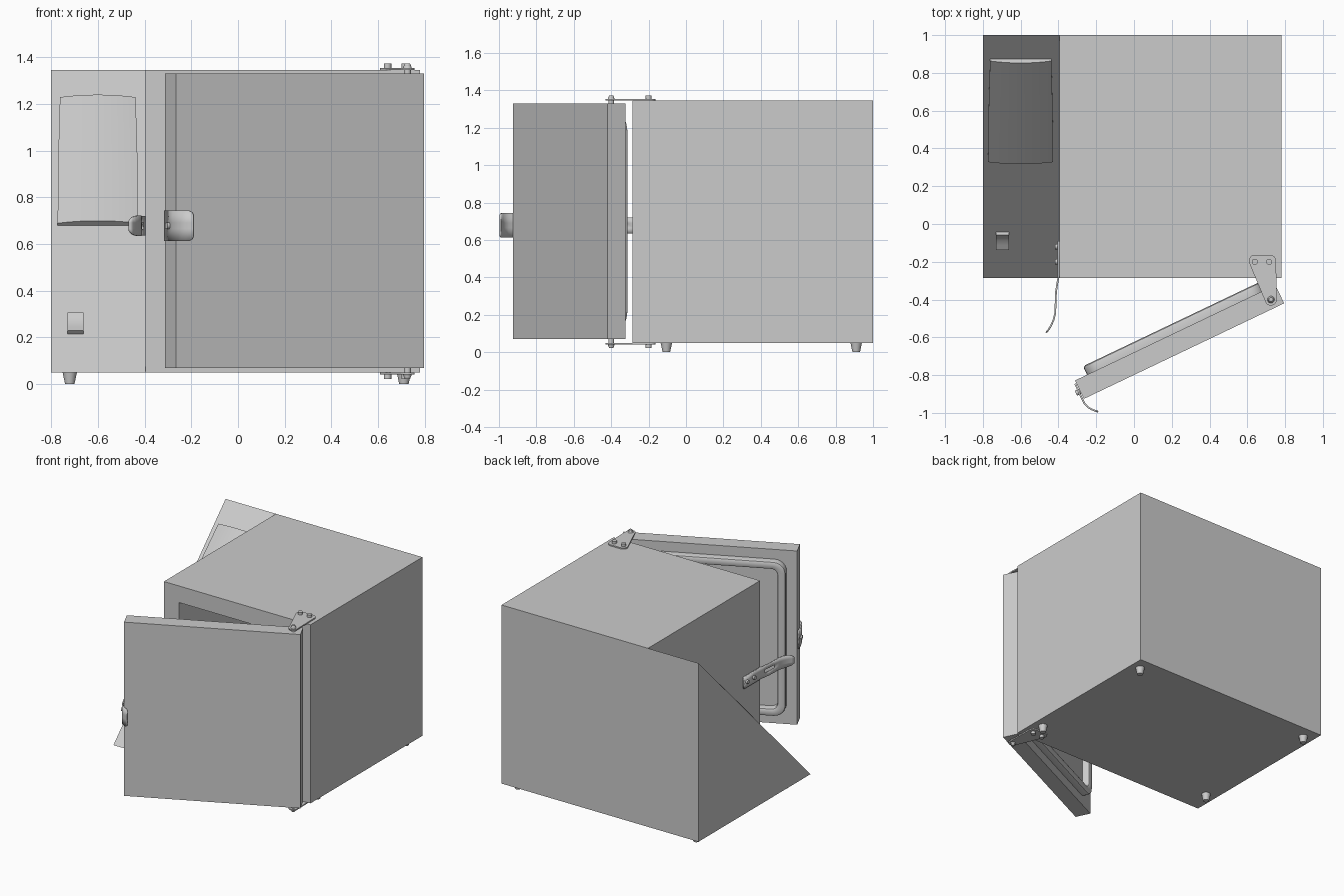
import bpy, bmesh, math
from mathutils import Vector as V

if "Cube" in bpy.data.objects:
    bpy.data.objects.remove(bpy.data.objects["Cube"])

X, Y, Z = V((1, 0, 0)), V((0, 1, 0)), V((0, 0, 1))


def finish(name, bm, smooth=False):
    bmesh.ops.recalc_face_normals(bm, faces=bm.faces)
    me = bpy.data.meshes.new(name)
    bm.to_mesh(me)
    bm.free()
    ob = bpy.data.objects.new(name, me)
    bpy.context.collection.objects.link(ob)
    if smooth:
        bpy.context.view_layer.objects.active = ob
        ob.select_set(True)
        bpy.ops.object.shade_smooth_by_angle(angle=math.radians(35))
        ob.select_set(False)
    return ob


def prism(name, pts, origin, ax, ay, vec, smooth=False):
    """Polygon in the plane (ax, ay), extruded along vec."""
    bm = bmesh.new()
    a = [bm.verts.new(origin + ax * p + ay * q) for p, q in pts]
    b = [bm.verts.new(v.co + vec) for v in a]
    bm.faces.new(a)
    bm.faces.new(b)
    for i in range(len(a)):
        j = (i + 1) % len(a)
        bm.faces.new((a[i], a[j], b[j], b[i]))
    return finish(name, bm, smooth)


def rod(name, start, vec, r1, r2=None, n=20):
    bm = bmesh.new()
    bmesh.ops.create_cone(bm, cap_ends=True, segments=n, radius1=r1,
                          radius2=r1 if r2 is None else r2, depth=vec.length)
    q = Z.rotation_difference(vec.normalized())
    for v in bm.verts:
        v.co = q @ v.co + start + vec / 2
    return finish(name, bm, True)


def rounded(x0, x1, y0, y1, r, n=6):
    pts = []
    for k, (cx, cy) in enumerate(((x1 - r, y1 - r), (x0 + r, y1 - r), (x0 + r, y0 + r), (x1 - r, y0 + r))):
        for i in range(n + 1):
            t = math.pi / 2 * (k + i / n)
            pts.append((cx + r * math.cos(t), cy + r * math.sin(t)))
    return pts


def strap(name, stations, zc, slot=()):
    """Bent sheet-metal strip: stations are (x, y, half height)."""
    bm = bmesh.new()
    cols = [[bm.verts.new((x, y, zc + z)) for z in (-h, -0.013, 0.013, h)] for x, y, h in stations]
    for i in range(len(cols) - 1):
        for j in range(3):
            if not (j == 1 and i in slot):
                bm.faces.new((cols[i][j], cols[i + 1][j], cols[i + 1][j + 1], cols[i][j + 1]))
    ob = finish(name, bm, True)
    m = ob.modifiers.new("thickness", "SOLIDIFY")
    m.thickness, m.offset = 0.009, 0
    return ob


# Chamber body with recessed opening in the front
bm = bmesh.new()
bmesh.ops.create_cube(bm, size=1)
for v in bm.verts:
    v.co = V((0.1925 + v.co.x * 1.175, 0.3575 + v.co.y * 1.285, 0.6975 + v.co.z * 1.295))
front = min(bm.faces, key=lambda f: f.calc_center_median().y)
bmesh.ops.inset_region(bm, faces=[front], thickness=0.17)
inner = bmesh.ops.extrude_face_region(bm, geom=[front])["geom"]
bmesh.ops.translate(bm, vec=Y * 1.12, verts=[g for g in inner if isinstance(g, bmesh.types.BMVert)])
if front.is_valid:
    bmesh.ops.delete(bm, geom=[front], context="FACES_ONLY")
finish("chamber_body", bm)

# Sloping control housing on the left
prism("control_housing", [(-0.285, 0.05), (1, 0.05), (1, 1.345)], X * -0.8, Y, Z, X * 0.405)

# Bulging control panel and rocker switch, in the frame of the slope
U, N = V((0, 1, 1.008)).normalized(), V((0, -1.008, 1)).normalized()
S = V((0, -0.285, 0.05))
bm = bmesh.new()
rows = []
for u, w in ((0.885, 0.172), (1.3, 0.169), (1.645, 0.162)):
    row = [(-w, -0.005)] + [(w * t / 5, 0.03 - 0.015 * (t / 5) ** 2) for t in range(-5, 6)] + [(w, -0.005)]
    rows.append([bm.verts.new(S + X * (-0.6 + a) + U * u + N * h) for a, h in row])
for r, s in zip(rows, rows[1:]):
    for i in range(len(r)):
        j = (i + 1) % len(r)
        bm.faces.new((r[i], r[j], s[j], s[i]))
bm.faces.new(rows[0])
bm.faces.new(rows[-1])
finish("control_panel", bm, True)
prism("rocker_switch", [(0.232, -0.005), (0.232, 0.022), (0.26, 0.016), (0.29, 0.01), (0.32, 0.013),
                        (0.343, 0.02), (0.343, -0.005)], S + X * -0.73, U, N, X * 0.068, True)

# Feet
for side, x in (("left", -0.72), ("right", 0.71)):
    for end, y in (("front", -0.105), ("back", 0.91)):
        rod(f"foot_{end}_{side}", V((x, y, 0)), Z * 0.052, 0.02, 0.031)

# Open door, in its own frame: D along its width, I towards the inside
ang = math.radians(25.5)
D = V((-math.cos(ang), -math.sin(ang), 0))
I = V((-math.sin(ang), math.cos(ang), 0))
O = V((0.795, -0.42, 0))
W, T = 1.175, 0.108
prism("door", [(0, 0), (W, 0), (W, T), (0, T)], O + Z * 0.07, D, I, Z * 1.26)

# Rounded door gasket
bm = bmesh.new()
loops = []
for ins, h in ((0.07, -0.005), (0.07, 0.035), (0.074, 0.045), (0.084, 0.05), (0.112, 0.05),
               (0.121, 0.045), (0.125, 0.035), (0.125, -0.005)):
    pts = rounded(ins, W - ins, 0.07 + ins, 1.33 - ins, 0.15 - ins)
    if ins > 0.1:
        pts = rounded(ins, W - ins, 0.07 + ins, 1.33 - ins, 0.045)
    loops.append([bm.verts.new(O + D * a + Z * z + I * (T + h)) for a, z in pts])
for p, q in zip(loops, loops[1:]):
    for i in range(len(p)):
        j = (i + 1) % len(p)
        bm.faces.new((p[i], p[j], q[j], q[i]))
finish("door_gasket", bm, True)

# Hinges: three-cornered plate with rounded corners, two bolts and a pin
plate = []
for cx, cy, a0, a1 in ((0.725, -0.4, 190, 345), (0.72, -0.195, -5, 90), (0.64, -0.195, 90, 205)):
    for i in range(8):
        t = math.radians(a0 + (a1 - a0) * i / 7)
        plate.append((cx + 0.032 * math.cos(t), cy + 0.032 * math.sin(t)))
for name, z, s in (("top", 1.345, 1), ("bottom", 0.05, -1)):
    up = Z * s
    prism(f"hinge_plate_{name}", plate, Z * z, X, Y, up * 0.009)
    for k, bx in enumerate((0.64, 0.715)):
        rod(f"hinge_bolt_{name}_{k + 1}", V((bx, -0.2, z)), up * 0.027, 0.016)
    rod(f"hinge_pin_{name}", V((0.725, -0.4, z)) - up * 0.03, up * 0.05, 0.015)
    rod(f"hinge_pin_cap_{name}", V((0.725, -0.4, z)) + up * 0.008, up * 0.02, 0.019, 0.011)

# Latch strap on the chamber's left side
strap("latch_strap", [(-0.4, -0.09, 0.042), (-0.4, -0.2, 0.042), (-0.4, -0.28, 0.042), (-0.407, -0.32, 0.042),
                      (-0.413, -0.36, 0.042), (-0.415, -0.42, 0.042), (-0.417, -0.47, 0.043),
                      (-0.425, -0.505, 0.044), (-0.44, -0.54, 0.042), (-0.453, -0.56, 0.036),
                      (-0.465, -0.575, 0.022)], 0.678, slot=(3, 4))
for k, y in enumerate((-0.12, -0.2)):
    rod(f"latch_bolt_{k + 1}", V((-0.395, y, 0.678)), X * -0.022, 0.014)

# Curved handle on the door's free edge, with its catch stud
strap("door_handle", [(-0.312, -0.845, 0.066), (-0.275, -0.925, 0.066), (-0.262, -0.95, 0.066),
                      (-0.245, -0.969, 0.066), (-0.225, -0.981, 0.066), (-0.207, -0.988, 0.064),
                      (-0.196, -0.992, 0.058), (-0.19, -0.994, 0.046)], 0.678)
rod("catch_stud", O + D * W + I * 0.045 + Z * 0.678, D * 0.025, 0.014)
